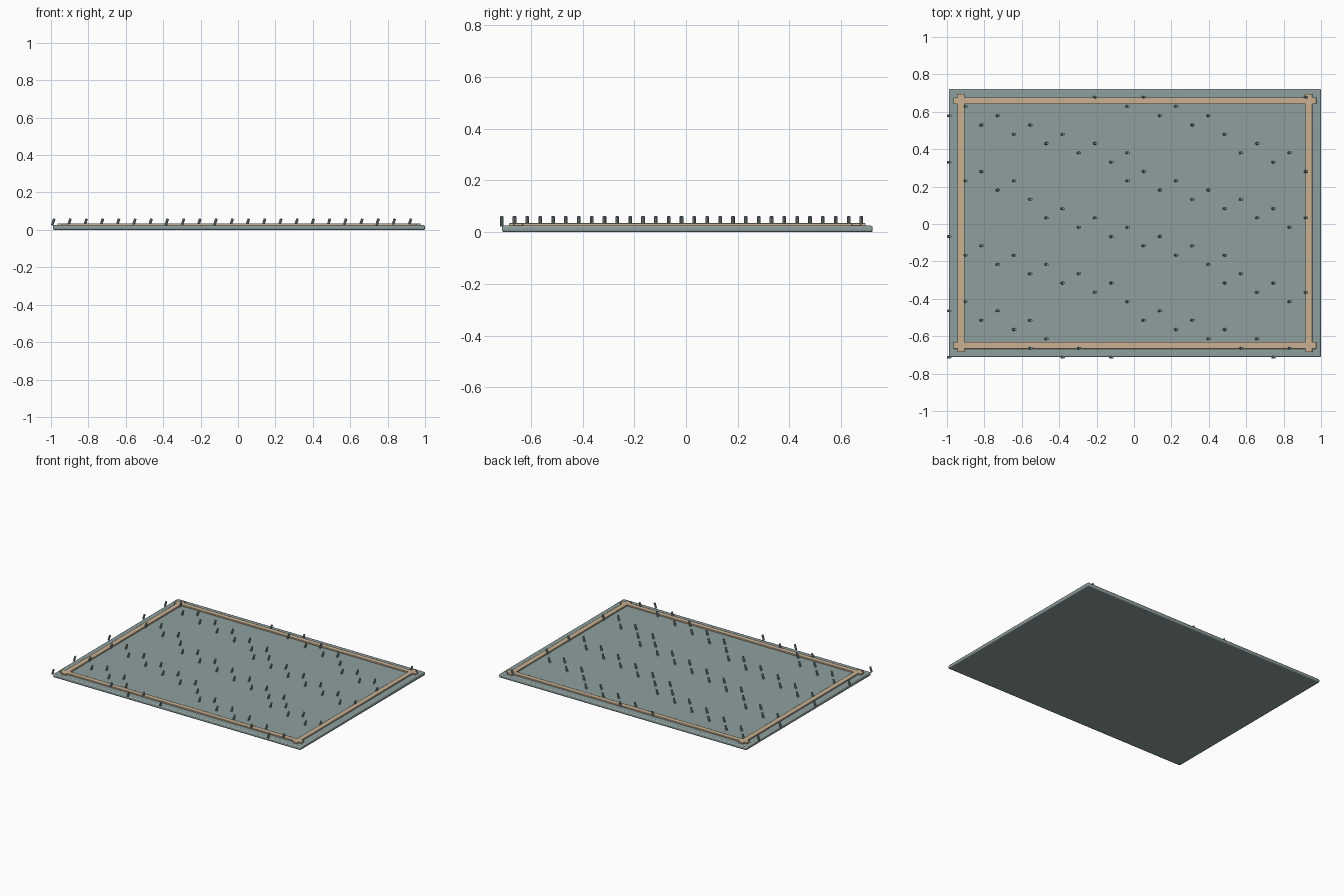
import bpy
import math

cube = bpy.data.objects.get("Cube")
if cube:
    bpy.data.objects.remove(cube, do_unlink=True)


def make_material(name, rgb):
    mat = bpy.data.materials.new(name)
    mat.use_nodes = True
    colour = (*rgb, 1.0)
    mat.diffuse_color = colour
    mat.node_tree.nodes["Principled BSDF"].inputs["Base Color"].default_value = colour
    return mat


SAGE = make_material("grey_green_wool", (0.27, 0.35, 0.345))
TAN = make_material("tan_trim", (0.58, 0.44, 0.29))


def box(name, centre, size, mat, bevel):
    bpy.ops.mesh.primitive_cube_add(size=1, location=centre)
    obj = bpy.context.object
    obj.name = name
    obj.scale = size
    bpy.ops.object.transform_apply(location=False, rotation=False, scale=True)
    obj.data.materials.append(mat)
    mod = obj.modifiers.new("rounded_edges", "BEVEL")
    mod.width = bevel
    mod.segments = 2
    bpy.ops.object.shade_smooth_by_angle()
    return obj


# Rug base
CX, CY = 0.005, 0.005
box("rug_base", (CX, CY, 0.0125), (1.99, 1.434, 0.025), SAGE, 0.007)

# Border strips, crossing at the corners
for side, label in ((-1, "right"), (1, "left")):
    box(label + "_border", (CX + side * 0.93, CY, 0.028), (0.038, 1.38, 0.013), TAN, 0.002)
for side, label in ((-1, "front"), (1, "back")):
    box(label + "_border", (CX, CY + side * 0.654, 0.028), (1.94, 0.036, 0.013), TAN, 0.002)

# Leaning pile tufts, scattered over a 23 by 29 lattice, sharing one mesh
bpy.ops.mesh.primitive_cylinder_add(vertices=8, radius=0.007, depth=0.038)
first = bpy.context.object
first.data.materials.append(SAGE)
bpy.ops.object.shade_smooth_by_angle()
for k in range(96):
    tuft = first if k == 0 else first.copy()
    if k:
        bpy.context.collection.objects.link(tuft)
    tuft.name = f"tuft_{k + 1}"
    column, row = (17 * k) % 23, (11 * k) % 29
    tuft.location = (-0.988 + 0.0867 * column, -0.713 + 0.0497 * row, 0.042)
    tuft.rotation_euler = (0, math.radians(17), 0)
